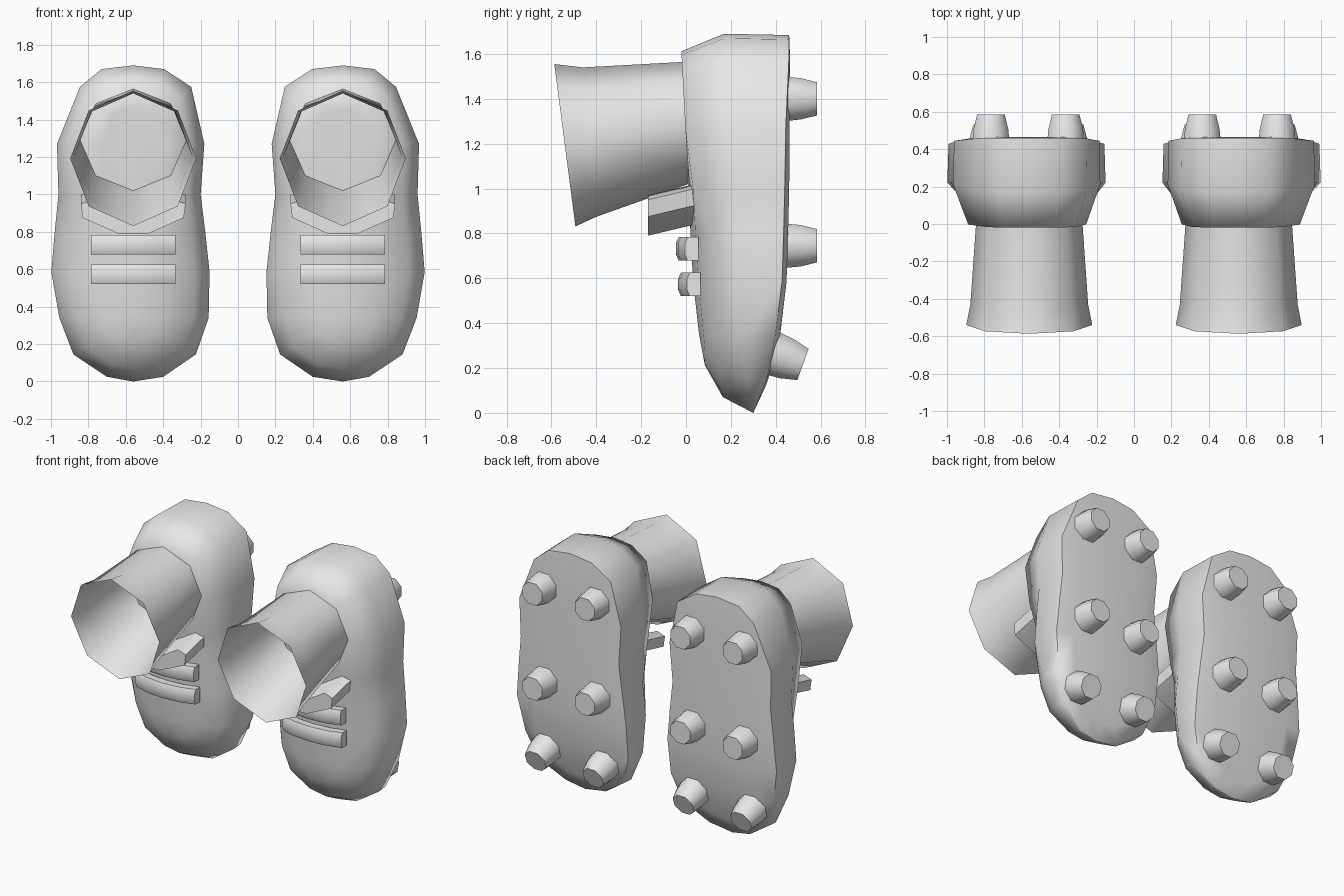
import bpy, bmesh, math
from mathutils import Vector

if "Cube" in bpy.data.objects:
    bpy.data.objects.remove(bpy.data.objects["Cube"])

CX = 0.56  # centre line of the right shoe; the left one is a mirror copy
grey = bpy.data.materials.new("light grey")
grey.diffuse_color = (0.8, 0.8, 0.8, 1)
grey.use_nodes = True
grey.node_tree.nodes["Principled BSDF"].inputs["Base Color"].default_value = grey.diffuse_color


def lerp(table, t):
    if t <= table[0][0]:
        return table[0][1]
    for (a, va), (b, vb) in zip(table, table[1:]):
        if t <= b:
            return va + (vb - va) * (t - a) / (b - a)
    return table[-1][1]


def loft(name, rings, caps=(True, True), angle=60):
    """Skin closed rings of points, then mirror the part to the other shoe."""
    bm = bmesh.new()
    vs = [[bm.verts.new(p) for p in r] for r in rings]
    n = len(rings[0])
    for a, b in zip(vs, vs[1:]):
        for i in range(n):
            j = (i + 1) % n
            bm.faces.new((a[i], a[j], b[j], b[i]))
    if caps[0]:
        bm.faces.new(vs[0][::-1])
    if caps[1]:
        bm.faces.new(vs[-1])
    bmesh.ops.remove_doubles(bm, verts=bm.verts, dist=0.0005)
    bmesh.ops.recalc_face_normals(bm, faces=bm.faces)
    me = bpy.data.meshes.new(name)
    bm.to_mesh(me)
    bm.free()
    me.materials.append(grey)
    ob = bpy.data.objects.new(name, me)
    bpy.context.collection.objects.link(ob)
    bpy.ops.object.select_all(action='DESELECT')
    ob.select_set(True)
    bpy.context.view_layer.objects.active = ob
    bpy.ops.object.shade_smooth_by_angle(angle=math.radians(angle))
    mod = ob.modifiers.new("mirror", 'MIRROR')
    mod.use_mirror_merge = False
    return ob


# Shoe: outline seen from the front (z, inner x, outer x), shrunk in layers
rows = [(0.025, 0.40, 0.70), (0.145, 0.225, 0.88), (0.34, 0.157, 0.955),
        (0.585, 0.152, 0.998), (0.8, 0.175, 0.98), (1.0, 0.2, 0.96),
        (1.27, 0.18, 0.968), (1.575, 0.25, 0.845), (1.67, 0.395, 0.73)]
outline = ([(CX, 0.0)] + [(xo, z) for z, xi, xo in rows] + [(CX, 1.69)]
           + [(xi, z) for z, xi, xo in reversed(rows)])
front_y = [(0, 0.3), (0.06, 0.17), (0.22, 0.08), (0.4, 0.05), (0.6, 0.03),
           (0.8, 0.02), (1.02, 0.01), (1.6, -0.02)]
mid_y = [(0, 0.3), (0.3, 0.25), (0.6, 0.22), (1.2, 0.22), (1.69, 0.17)]
sole_y = [(0, 0.3), (0.15, 0.37), (0.35, 0.42), (0.6, 0.45), (1, 0.46), (1.67, 0.465)]


def layer(s, kind):
    ring = []
    for x0, z0 in outline:
        zs = min(max(z0, 0.35), 1.3)
        x, z = CX + s * (x0 - CX), zs + s * (z0 - zs)
        if kind == "front":
            dome = lerp([(0.85, 0.09), (1.05, 0.0)], z)
            y = lerp(front_y, z) + dome * ((x - CX) / 0.34) ** 2
        elif kind == "mid":
            y = lerp(mid_y, z)
        elif kind == "edge":
            y = lerp(sole_y, z) - lerp([(0, 0), (0.3, 0.02), (1.2, 0.02), (1.6, 0.005)], z)
        else:
            y = lerp(sole_y, z)
        ring.append((x, y, z))
    return ring


loft("shoe_body", [layer(0, "front"), layer(0.4, "front"), layer(0.8, "front"),
                   layer(1, "mid"), layer(0.985, "edge"),
                   layer(0.7, "sole"), layer(0, "sole")], (False, False), 75)

# Sock: hollow eight-sided tube with a flared cuff (y, z, x radius, z radius, tilt)
tube = []
for yc, zc, rx, rz, tilt in [(-0.54, 1.193, 0.337, 0.362, 0.047),
                             (-0.43, 1.207, 0.315, 0.333, 0.03),
                             (-0.005, 1.292, 0.285, 0.272, 0.015),
                             (0.04, 1.30, 0.28, 0.265, 0.015)]:
    ang = [math.tau * i / 8 for i in range(8)]
    tube.append([(CX + rx * math.sin(a), yc - tilt * math.cos(a), zc + rz * math.cos(a))
                 for a in ang])
loft("sock", tube, (False, False))

# Tongue: curved slab cradling the underside of the sock
half = [(0.08, 0.79), (0.27, 0.875), (0.28, 0.95), (0.22, 0.97), (0.07, 0.88)]
section = half + [(-x, z) for x, z in reversed(half)]
loft("tongue", [[(CX + x, y, z + dz) for x, z in section]
                for y, dz in ((-0.17, 0), (0.04, 0.05))], angle=50)

# Laces: two arched straps
for name, zc, dy in (("upper_lace", 0.732, 0.0), ("lower_lace", 0.573, 0.01)):
    rings = []
    for dx, y0 in ((-0.225, -0.005), (-0.12, -0.035), (0, -0.045),
                   (0.12, -0.035), (0.225, -0.005)):
        prof = [(0.06, -0.052), (0.012, -0.052), (0, -0.025),
                (0, 0.025), (0.012, 0.052), (0.06, 0.052)]
        rings.append([(CX + dx, y0 + dy + y, zc + z) for y, z in prof])
    loft(name, rings, angle=50)

# Studs: tapered pegs standing out of the sole, the toe pair tilted
for name, y, z, slope, spread in (("heel", 0.44, 1.40, 0.0, 0.2),
                                  ("middle", 0.44, 0.745, 0.0, 0.2),
                                  ("toe", 0.385, 0.265, -0.36, 0.22)):
    axis = Vector((0, 1, slope)).normalized()
    side = Vector((1, 0, 0))
    up = side.cross(axis)
    for label, sx in (("inner", -1), ("outer", 1)):
        base = Vector((CX + 0.005 + sx * spread, y, z))
        rings = [[base + axis * h + (side * math.cos(a) + up * math.sin(a)) * r
                  for a in (math.tau * i / 8 + math.pi / 8 for i in range(8))]
                 for h, r in ((0, 0.107), (0.07, 0.1), (0.145, 0.08))]
        loft(f"{name}_stud_{label}", rings, angle=60)
